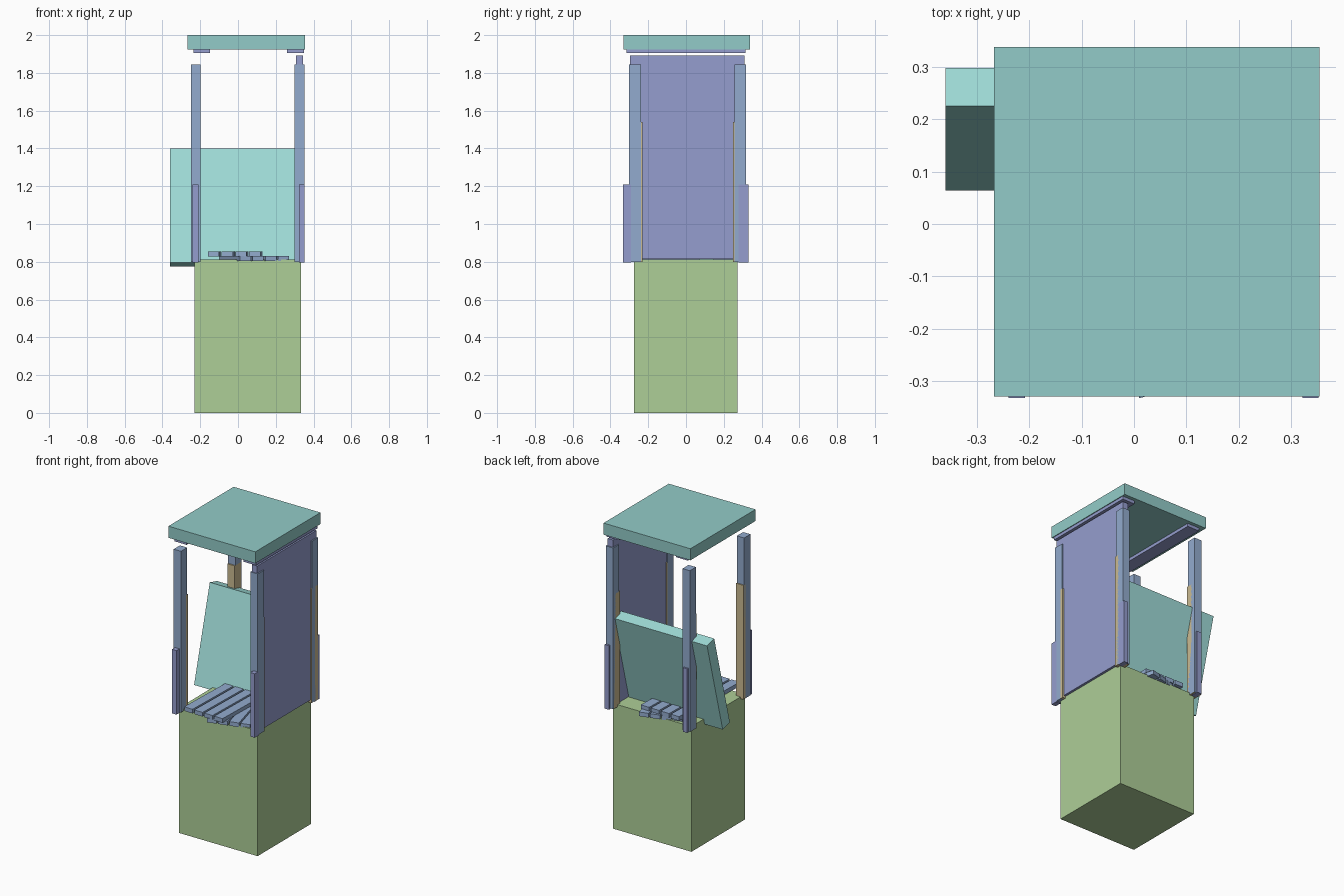
import bpy
from math import radians, sin, cos
from mathutils import Matrix, Vector

if "Cube" in bpy.data.objects:
    bpy.data.objects.remove(bpy.data.objects["Cube"])


def material(name, rgb):
    m = bpy.data.materials.new(name)
    m.diffuse_color = (*rgb, 1)
    m.use_nodes = True
    m.node_tree.nodes["Principled BSDF"].inputs["Base Color"].default_value = m.diffuse_color
    return m


GREEN = material("green", (0.42, 0.62, 0.31))
TEAL = material("teal", (0.29, 0.60, 0.58))
CYAN = material("cyan", (0.35, 0.72, 0.69))
BLUE = material("blue", (0.29, 0.41, 0.62))
PURPLE = material("purple", (0.30, 0.34, 0.62))
TAN = material("tan", (0.60, 0.50, 0.29))


def box(name, x, y, z, mat, rot=None):
    """Box from (min, max) ranges, optionally rotated about its centre."""
    bpy.ops.mesh.primitive_cube_add(size=1)
    ob = bpy.context.object
    ob.name = name
    size = [b - a for a, b in (x, y, z)]
    ob.data.transform(Matrix.Diagonal((*size, 1)))
    ob.location = Vector([(a + b) / 2 for a, b in (x, y, z)])
    if rot:
        ob.rotation_euler = rot
    ob.data.materials.append(mat)
    return ob


# Base block, roof and side wall
box("base", (-0.23, 0.333), (-0.275, 0.273), (0, 0.812), GREEN)
box("roof", (-0.268, 0.355), (-0.33, 0.338), (1.925, 2.0), TEAL)
box("side_wall", (0.307, 0.345), (-0.296, 0.31), (0.815, 1.892), PURPLE)

# Beams under the roof
for side, x in (("left", (-0.235, -0.148)), ("right", (0.26, 0.35))):
    box(f"{side}_roof_beam", x, (-0.315, 0.315), (1.905, 1.926), PURPLE)

# Corner posts with inner packing strips and short outer boards
for side, x, xo in (("left", (-0.25, -0.198), (-0.24, -0.208)),
                    ("right", (0.30, 0.353), (0.322, 0.353))):
    box(f"front_{side}_post", x, (-0.302, -0.238), (0.8, 1.845), BLUE)
    box(f"back_{side}_post", x, (0.256, 0.318), (0.8, 1.845), BLUE)
    box(f"front_{side}_strip", x, (-0.25, -0.231), (0.8, 1.54), TAN)
    box(f"back_{side}_strip", x, (0.248, 0.314), (0.798, 1.54), TAN)
    box(f"front_{side}_board", xo, (-0.333, -0.29), (0.795, 1.21), PURPLE)
    box(f"back_{side}_board", xo, (0.277, 0.33), (0.795, 1.21), PURPLE)

# Backrest panel leaning backwards
box("leaning_panel", (-0.36, 0.307), (0.1435, 0.2195), (0.775, 1.40), CYAN,
    (radians(-14.9), 0, 0))


def slats(name, corner, angle, length, z, pitch, width):
    """Four parallel boards; corner is the front left corner of the set."""
    u = Vector((cos(angle), sin(angle)))
    v = Vector((-sin(angle), cos(angle)))
    for i in range(4):
        c = Vector(corner) + u * (i * pitch + width / 2) + v * length / 2
        box(f"{name}_{i + 1}", (c.x - width / 2, c.x + width / 2),
            (c.y - length / 2, c.y + length / 2), z, BLUE, (0, 0, angle))


# Two layers of loose boards
slats("upper_slat", (-0.16, -0.322), radians(-1.5), 0.60, (0.828, 0.855), 0.073, 0.06)
slats("lower_slat", (0.01, -0.333), radians(15), 0.60, (0.804, 0.831), 0.07, 0.06)
